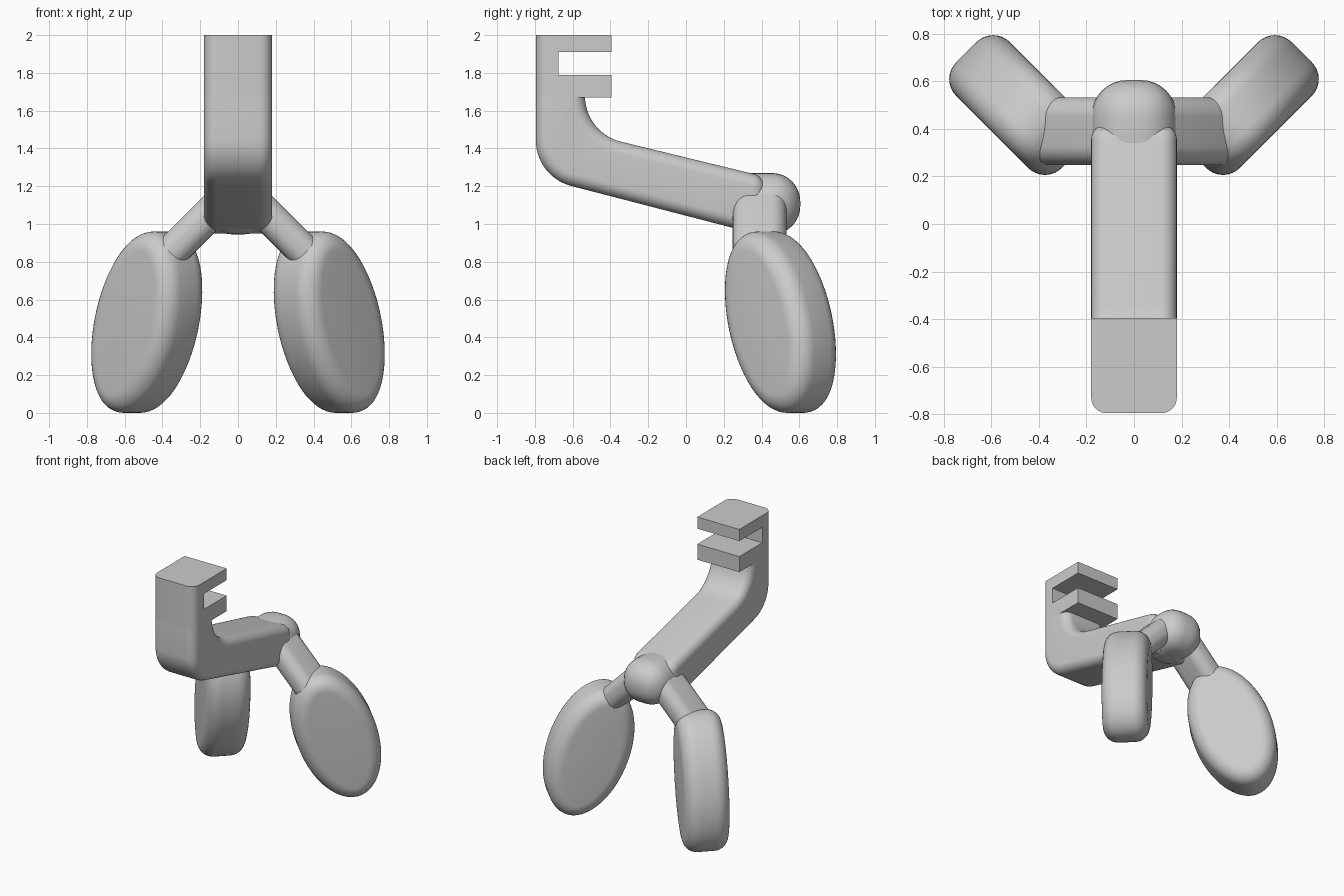
import bpy, bmesh, math
from mathutils import Matrix, Vector

cube = bpy.data.objects.get("Cube")
if cube:
    bpy.data.objects.remove(cube, do_unlink=True)

grey = bpy.data.materials.new("plain_grey")
grey.use_nodes = True
GREY = (0.6, 0.6, 0.6, 1)
grey.diffuse_color = GREY
grey.node_tree.nodes["Principled BSDF"].inputs["Base Color"].default_value = GREY


def round_edges(bm, offset, pick=None, segments=8):
    """Round the sharp edges, or only those that pick accepts."""
    bm.normal_update()
    edges = [e for e in bm.edges
             if e.calc_face_angle(0) > 0.6 and (pick is None or pick(e))]
    bmesh.ops.bevel(bm, geom=edges, offset=offset, segments=segments,
                    profile=0.5, affect='EDGES', clamp_overlap=False)


def finish(name, bm, mirrored=False):
    bmesh.ops.recalc_face_normals(bm, faces=bm.faces[:])
    mesh = bpy.data.meshes.new(name)
    bm.to_mesh(mesh)
    bm.free()
    mesh.materials.append(grey)
    obj = bpy.data.objects.new(name, mesh)
    bpy.context.collection.objects.link(obj)
    bpy.ops.object.select_all(action='DESELECT')
    obj.select_set(True)
    bpy.context.view_layer.objects.active = obj
    bpy.ops.object.shade_smooth_by_angle(angle=math.radians(30))
    if mirrored:
        mod = obj.modifiers.new("mirror", 'MIRROR')
        mod.use_mirror_merge = False
    return obj


def fillet(before, corner, after, radius, steps=14):
    """Arc points that round one corner of a profile."""
    p = Vector(corner)
    u = (Vector(before) - p).normalized()
    v = (Vector(after) - p).normalized()
    half = u.angle(v) / 2
    centre = p + (u + v).normalized() * radius / math.sin(half)
    start = p + u * radius / math.tan(half) - centre
    end = p + v * radius / math.tan(half) - centre
    turn = start.angle_signed(end)
    return [centre + Matrix.Rotation(-turn * i / steps, 2) @ start
            for i in range(steps + 1)]


def extrude_profile(points, half_width):
    """Side profile of (y, z) points, extruded across x."""
    bm = bmesh.new()
    face = bm.faces.new([bm.verts.new((-half_width, y, z)) for y, z in points])
    out = bmesh.ops.extrude_face_region(bm, geom=[face])
    verts = [g for g in out["geom"] if isinstance(g, bmesh.types.BMVert)]
    bmesh.ops.translate(bm, verts=verts, vec=(2 * half_width, 0, 0))
    bmesh.ops.recalc_face_normals(bm, faces=bm.faces[:])
    return bm


def rounded_box(size, radius, matrix):
    bm = bmesh.new()
    bmesh.ops.create_cube(bm, size=1, matrix=Matrix.Diagonal((*size, 1)))
    round_edges(bm, radius)
    bm.transform(matrix)
    return bm


HALF = 0.18
FRONT = -0.795

# Slotted clamp head with two prongs
bm = extrude_profile([(FRONT, 1.67), (-0.395, 1.67), (-0.395, 1.79), (-0.675, 1.79),
                      (-0.675, 1.91), (-0.395, 1.91), (-0.395, 2), (FRONT, 2)], HALF)
round_edges(bm, 0.065, lambda e: all(abs(v.co.y - FRONT) < 0.001 for v in e.verts)
            and abs(e.verts[0].co.z - e.verts[1].co.z) > 0.1)
finish("clamp_head", bm)

# Bent main arm
top_f, top_b = (FRONT, 1.77), (-0.535, 1.77)
low_end, high_end = (0.42, 0.935), (0.42, 1.25)
profile = [top_f]
profile += fillet(top_f, (FRONT, 1.25), low_end, 0.25)
profile += [low_end, high_end]
profile += fillet(high_end, (-0.535, 1.482), top_b, 0.25)
profile.append(top_b)
bm = extrude_profile(profile, HALF)
round_edges(bm, 0.065)
finish("main_arm", bm)

# Rounded hub at the rear
finish("hub", rounded_box((0.358, 0.405, 0.325), 0.15,
                          Matrix.Translation((0, 0.4025, 1.1075))))

# Struts that slope down and out
slope = Matrix.Translation((0.235, 0.39, 0.97)) @ Matrix.Rotation(math.radians(45), 4, 'Y')
finish("strut", rounded_box((0.52, 0.285, 0.178), 0.08, slope), mirrored=True)

# Oval pads, turned outward and tilted
bm = bmesh.new()
bmesh.ops.create_cone(bm, cap_ends=True, segments=72, radius1=1, radius2=1, depth=0.32)
bmesh.ops.scale(bm, vec=(0.499, 0.283, 1), verts=bm.verts[:])
round_edges(bm, 0.1)
tilt = math.radians(19.4)
outward = Vector((1, 1, 0)).normalized()
normal = Vector((1, -1, 0)).normalized()
long_axis = outward * math.sin(tilt) - Vector((0, 0, 1)) * math.cos(tilt)
turn = Matrix((long_axis, normal.cross(long_axis), normal)).transposed().to_4x4()
bm.transform(Matrix.Translation((0.483, 0.5, 0.48)) @ turn)
finish("oval_pad", bm, mirrored=True)
